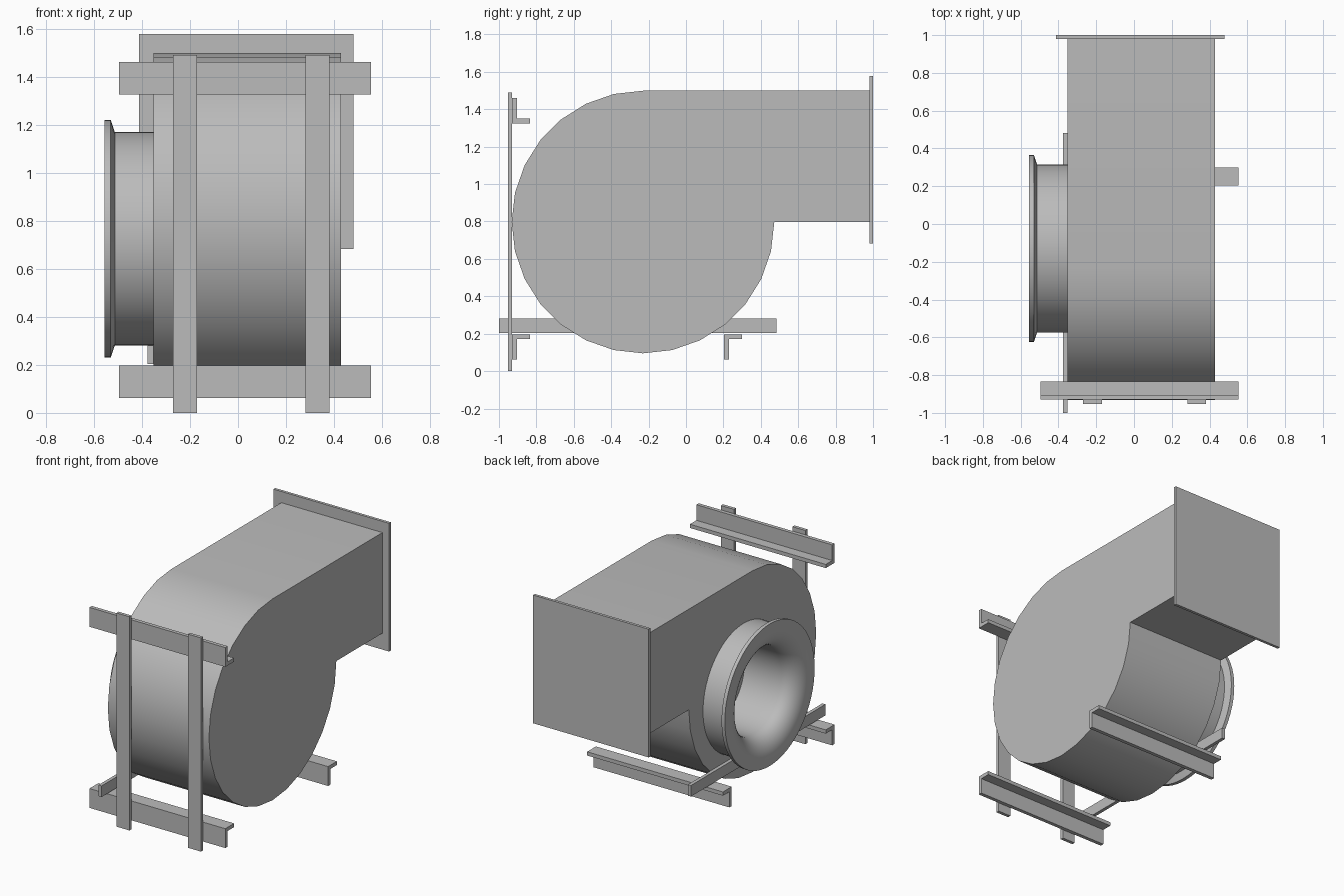
import bpy, bmesh
from math import sin, cos, pi, radians

if "Cube" in bpy.data.objects:
    bpy.data.objects.remove(bpy.data.objects["Cube"], do_unlink=True)

GREY = (0.5, 0.5, 0.5, 1)
steel = bpy.data.materials.new("plain_grey_steel")
steel.use_nodes = True
steel.diffuse_color = GREY
steel.node_tree.nodes["Principled BSDF"].inputs["Base Color"].default_value = GREY


def finish(name, bm):
    bmesh.ops.recalc_face_normals(bm, faces=bm.faces)
    mesh = bpy.data.meshes.new(name)
    bm.to_mesh(mesh)
    bm.free()
    mesh.materials.append(steel)
    ob = bpy.data.objects.new(name, mesh)
    bpy.context.collection.objects.link(ob)
    return ob


def activate(ob):
    bpy.ops.object.select_all(action='DESELECT')
    ob.select_set(True)
    bpy.context.view_layer.objects.active = ob


def smooth(ob):
    activate(ob)
    bpy.ops.object.shade_smooth_by_angle(angle=radians(30))


def extrude_x(name, outline, x0, x1):
    """Prism from a (y, z) outline, running along x."""
    bm = bmesh.new()
    face = bm.faces.new([bm.verts.new((x0, y, z)) for y, z in outline])
    new = bmesh.ops.extrude_face_region(bm, geom=[face])["geom"]
    verts = [v for v in new if isinstance(v, bmesh.types.BMVert)]
    bmesh.ops.translate(bm, verts=verts, vec=(x1 - x0, 0, 0))
    return finish(name, bm)


def plate(name, x0, x1, y0, y1, z0, z1):
    return extrude_x(name, [(y0, z0), (y1, z0), (y1, z1), (y0, z1)], x0, x1)


def lathe_x(name, profile, cy, cz, n=64):
    """Closed ring of (x, radius) points turned about an axis along x."""
    bm = bmesh.new()
    rings = [[bm.verts.new((x, cy + r * cos(2 * pi * i / n), cz + r * sin(2 * pi * i / n)))
              for i in range(n)] for x, r in profile]
    for a, b in zip(rings, rings[1:] + rings[:1]):
        for i in range(n):
            j = (i + 1) % n
            bm.faces.new((a[i], a[j], b[j], b[i]))
    return finish(name, bm)


# Fan housing: round scroll running into a straight square duct
CY, CZ, R = -0.23, 0.797, 0.702
XL, XR = -0.352, 0.428
arc = [(CY + R * cos(a), CZ + R * sin(a))
       for a in (pi / 2 + 2 * pi * i / 28 for i in range(22))]
housing = extrude_x("fan_housing", arc + [(0.98, CZ), (0.98, CZ + R)], XL, XR)

# Round intake opening cut into the right side wall
IY, IZ, THROAT = -0.13, 0.725, 0.30
bpy.ops.mesh.primitive_cylinder_add(vertices=64, radius=THROAT, depth=0.5,
                                    location=(-0.40, IY, IZ), rotation=(0, pi / 2, 0))
cutter = bpy.context.object
cutter.name = "intake_cutter"
cutter.hide_render = True
cutter.data.materials.append(steel)
cut = housing.modifiers.new("intake", 'BOOLEAN')
cut.operation, cut.solver, cut.object = 'DIFFERENCE', 'EXACT', cutter
activate(housing)
bpy.ops.object.modifier_apply(modifier=cut.name)
bpy.data.objects.remove(cutter, do_unlink=True)
smooth(housing)

# Intake collar with flared rim and rounded bell mouth
mouth = [(-0.435 - 0.12 * cos(t), 0.44 - 0.14 * sin(t))
         for t in (pi / 2 * i / 10 for i in range(11))]
collar = lathe_x("intake_collar",
                 [(XL, 0.445), (-0.513, 0.445), (-0.53, 0.495), (-0.555, 0.495)]
                 + mouth + [(XL, THROAT)], IY, IZ)
smooth(collar)

# Outlet flange plate
plate("outlet_flange", -0.412, 0.48, 0.98, 1.0, 0.683, 1.577)

# Upright flat bars at the front
for side, x in (("right", -0.22), ("left", 0.332)):
    plate(side + "_upright", x - 0.05, x + 0.05, -0.953, -0.93, 0, 1.49)


# Angle-section cross rails: web standing upright, shelf along top or bottom
def angle_rail(name, y, z, shelf_on_top):
    w, h, t = 0.097, 0.135, 0.026
    section = [(0, 0), (w, 0), (w, t), (t, t), (t, h), (0, h)]
    if shelf_on_top:
        section = [(a, h - b) for a, b in section]
    extrude_x(name, [(y + a, z + b) for a, b in section], -0.495, 0.553)


angle_rail("upper_front_rail", -0.93, 1.325, False)
angle_rail("lower_front_rail", -0.93, 0.062, True)
angle_rail("lower_rear_rail", 0.203, 0.062, True)

# Flat side bar resting on the lower rails
plate("side_bar", -0.376, XL, -1.0, 0.483, 0.203, 0.28)
